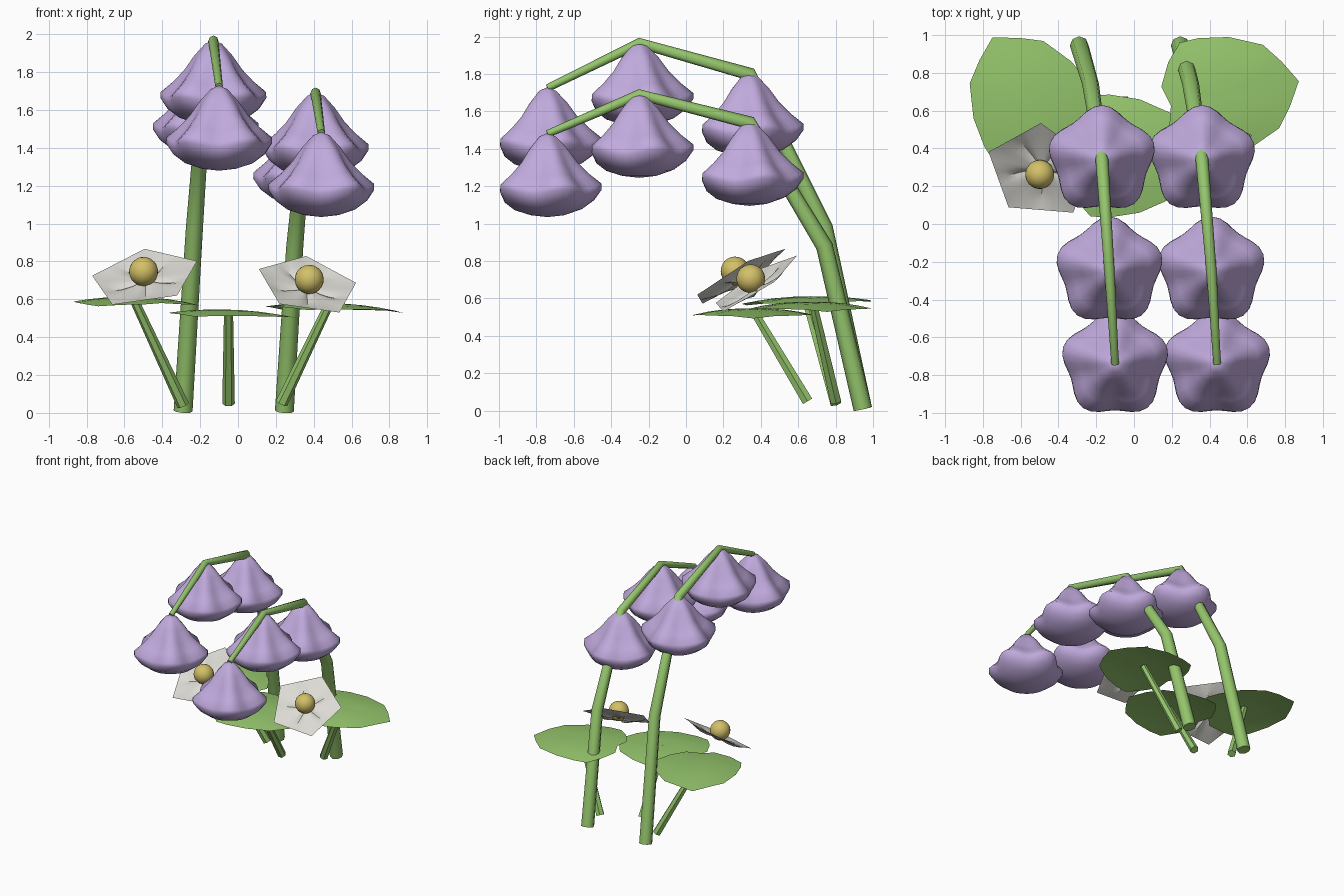
import bpy, bmesh, math
from mathutils import Vector, Matrix

cube = bpy.data.objects.get("Cube")
if cube:
    bpy.data.objects.remove(cube, do_unlink=True)


def material(name, rgb):
    m = bpy.data.materials.new(name)
    m.use_nodes = True
    m.diffuse_color = (*rgb, 1)
    m.node_tree.nodes["Principled BSDF"].inputs["Base Color"].default_value = (*rgb, 1)
    return m


GREEN = material("leaf green", (0.30, 0.56, 0.15))
LAVENDER = material("lavender", (0.53, 0.40, 0.72))
WHITE = material("petal white", (0.72, 0.71, 0.66))
YELLOW = material("pollen yellow", (0.65, 0.53, 0.14))


def finish(bm, name, mat, matrix=Matrix(), angle=50):
    bmesh.ops.recalc_face_normals(bm, faces=bm.faces)
    me = bpy.data.meshes.new(name)
    bm.to_mesh(me)
    bm.free()
    me.materials.append(mat)
    ob = bpy.data.objects.new(name, me)
    bpy.context.collection.objects.link(ob)
    ob.matrix_world = matrix
    bpy.ops.object.select_all(action='DESELECT')
    ob.select_set(True)
    bpy.context.view_layer.objects.active = ob
    bpy.ops.object.shade_smooth_by_angle(angle=math.radians(angle))
    return ob


def loft(bm, rings, start=None, end=None):
    """Bridge closed rings of points; optional end points close them as fans."""
    loops = [[bm.verts.new(p) for p in r] for r in rings]
    n = len(loops[0])
    for a, b in zip(loops, loops[1:]):
        for i in range(n):
            j = (i + 1) % n
            bm.faces.new((a[i], a[j], b[j], b[i]))
    for point, loop in ((start, loops[0]), (end, loops[-1])):
        if point is not None:
            c = bm.verts.new(point)
            for i in range(n):
                bm.faces.new((c, loop[i], loop[(i + 1) % n]))


def tube(name, path, sides=8):
    """Tapered tube through (x, y, z, radius) points with mitred bends."""
    pts = [Vector(p[:3]) for p in path]
    rings = []
    for i, p in enumerate(pts):
        a = (p - pts[i - 1]).normalized() if i else (pts[1] - p).normalized()
        b = (pts[i + 1] - p).normalized() if i + 1 < len(pts) else a
        t = (a + b).normalized()
        side = Vector((1, 0, 0))
        side = (side - t * side.dot(t)).normalized()
        up = t.cross(side)
        stretch = 1 / max(0.5, t.dot(a))
        r = path[i][3]
        rings.append([p + side * r * math.cos(k * math.tau / sides)
                      + up * r * stretch * math.sin(k * math.tau / sides)
                      for k in range(sides)])
    bm = bmesh.new()
    loft(bm, rings, pts[0], pts[-1])
    return finish(bm, name, GREEN, angle=48)


# Bell blossom: five-lobed lathe with (radius, drop, lobe strength) rings
BELL = [(0.045, 0.02, 0), (0.10, 0.085, 0.03), (0.15, 0.165, 0.06),
        (0.205, 0.23, 0.08), (0.265, 0.285, 0.09), (0.268, 0.315, 0.08),
        (0.24, 0.365, 0.04), (0.18, 0.41, 0.02), (0.09, 0.44, 0)]


def bell(name, top):
    bm = bmesh.new()
    rings = []
    for r, drop, lobe in BELL:
        ring = []
        for k in range(40):
            a = k * math.tau / 40
            wave = math.cos(5 * (a - math.pi / 2))
            rr = r * (1 + lobe * wave)
            ring.append((rr * math.cos(a), rr * math.sin(a), -drop + 0.15 * lobe * wave))
        rings.append(ring)
    loft(bm, rings, (0, 0, 0), (0, 0, -0.45))
    finish(bm, name, LAVENDER, Matrix.Translation(top), 80)


# Two arching stems, each carrying three bells
STEMS = {
    "tall": [(-0.29, 0.945, 0.01, 0.05), (-0.23, 0.74, 0.98, 0.045), (-0.17, 0.34, 1.80, 0.034),
             (-0.13, -0.25, 1.965, 0.027), (-0.10, -0.74, 1.725, 0.02)],
    "short": [(0.245, 0.945, 0.01, 0.05), (0.30, 0.74, 0.88, 0.045), (0.36, 0.34, 1.54, 0.034),
              (0.41, -0.25, 1.69, 0.027), (0.44, -0.74, 1.48, 0.02)],
}
for label, path in STEMS.items():
    tube(label + "_stem", path)
    for n, p in zip(("back", "middle", "front"), path[2:]):
        bell(f"{label}_{n}_bell", Vector(p[:3]) + Vector((0, 0, 0.005)))

# Broad leaves: half outline from tip to back notch, mirrored across the midrib
HALF = [(0.40, 0), (0.33, 0.12), (0.25, 0.225), (0.08, 0.30), (-0.08, 0.325),
        (-0.18, 0.32), (-0.26, 0.23), (-0.32, 0.11)]


def leaf(name, centre, angle, lift):
    outline = HALF + [(-0.29, 0)] + [(u, -v) for u, v in HALF[:0:-1]]
    bm = bmesh.new()

    def surface(u, v):
        return (u, v, 0.04 * abs(v) - 0.45 * v * v - 0.25 * u * u + lift * u + 0.02)
    rings = [[surface(u * s, v * s) for u, v in outline] for s in (1, 0.75, 0.5, 0.25)]
    loft(bm, rings, end=surface(0, 0))
    finish(bm, name, GREEN,
           Matrix.Translation(centre) @ Matrix.Rotation(math.radians(angle), 4, 'Z'))


LEAVES = [("left", (-0.55, 0.64, 0.59), 120, 0.03, (-0.29, 0.80, 0.04)),
          ("middle", (-0.05, 0.36, 0.525), 0, -0.03, (-0.05, 0.65, 0.05)),
          ("right", (0.48, 0.68, 0.56), 11, -0.03, (0.23, 0.80, 0.05))]
for label, centre, angle, lift, base in LEAVES:
    leaf(label + "_leaf", centre, angle, lift)
    tube(label + "_leaf_stalk", [(*base, 0.033), (*centre[:2], centre[2] + 0.01, 0.024)], 6)


# Open flowers: five joined pointed petals with a ball in the middle
def flower(label, centre, normal, radius, spin):
    n = Vector(normal).normalized()
    x = (Vector((1, 0, 0)) - n * n.x).normalized()
    y = n.cross(x)
    frame = Matrix((x, y, n)).transposed().to_4x4()
    frame.translation = centre
    bm = bmesh.new()
    rings = []
    for s in (1, 0.8, 0.6, 0.35, 0.15):
        ring = []
        for k in range(40):
            a = k * math.tau / 40
            off = (a + math.pi / 5) % (math.tau / 5) - math.pi / 5
            edge = radius * math.cos(math.pi / 5) / math.cos(math.pi / 5 - abs(off))
            crease = -0.02 * (abs(off) / (math.pi / 5)) ** 3 * math.sin(math.pi * s)
            t = a + math.radians(spin)
            ring.append((edge * s * math.cos(t), edge * s * math.sin(t),
                         crease + 0.02 * s * s))
        rings.append(ring)
    loft(bm, rings, end=(0, 0, 0))
    finish(bm, label + "_flower_petals", WHITE, frame, 30)
    bm = bmesh.new()
    bmesh.ops.create_uvsphere(bm, u_segments=20, v_segments=12, radius=0.077)
    finish(bm, label + "_flower_centre", YELLOW,
           frame @ Matrix.Translation((0, 0, 0.055)), 80)


flower("left", (-0.49, 0.29, 0.70), (-0.16, -0.5, 0.85), 0.295, 90)
flower("right", (0.366, 0.376, 0.66), (0.19, -0.54, 0.82), 0.275, 92)
